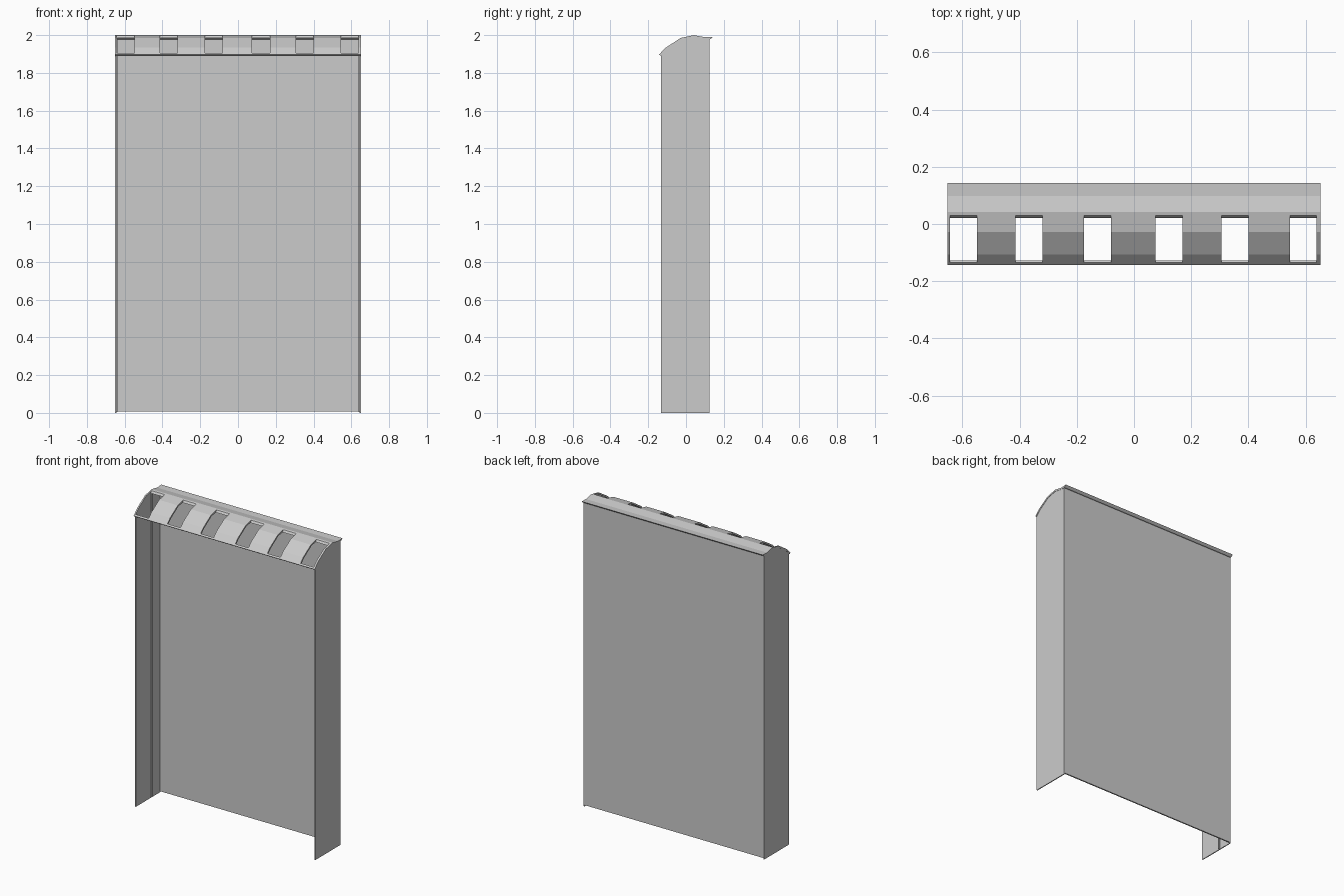
import bpy, bmesh

if "Cube" in bpy.data.objects:
    bpy.data.objects.remove(bpy.data.objects["Cube"])


def prism(name, outline, x0, x1):
    """Extrude a (y, z) outline along x."""
    bm = bmesh.new()
    face = bm.faces.new([bm.verts.new((x0, y, z)) for y, z in outline])
    ext = bmesh.ops.extrude_face_region(bm, geom=[face])
    moved = [g for g in ext["geom"] if isinstance(g, bmesh.types.BMVert)]
    bmesh.ops.translate(bm, verts=moved, vec=(x1 - x0, 0, 0))
    bmesh.ops.recalc_face_normals(bm, faces=bm.faces)
    me = bpy.data.meshes.new(name)
    bm.to_mesh(me)
    bm.free()
    ob = bpy.data.objects.new(name, me)
    bpy.context.collection.objects.link(ob)
    return ob


def box(name, x0, x1, y0, y1, z0, z1):
    return prism(name, [(y0, z0), (y1, z0), (y1, z1), (y0, z1)], x0, x1)


# Arched roof sheet
top = [(-0.143, 1.897), (-0.107, 1.934), (-0.028, 1.985),
       (0.042, 2.0), (0.098, 1.989), (0.143, 1.991)]
under = [(-0.135, 1.890), (-0.101, 1.925), (-0.024, 1.975),
         (0.042, 1.989), (0.098, 1.978), (0.128, 1.978)]
roof = prism("roof", top + under[::-1], -0.652, 0.652)

# Six slots with bevelled ends, cut through the front slope of the roof
slot_outline = [(-0.182, 1.953), (-0.082, 1.853), (-0.05, 1.886),
                (0.08, 2.068), (-0.1, 2.1)]
for i, x in enumerate((-0.596, -0.367, -0.128, 0.122, 0.353, 0.592)):
    cutter = prism(f"slot_cutter_{i}", slot_outline, x - 0.047, x + 0.047)
    cutter.hide_render = True
    cutter.hide_set(True)
    cutter.display_type = 'WIRE'
    mod = roof.modifiers.new("slot", 'BOOLEAN')
    mod.operation = 'DIFFERENCE'
    mod.solver = 'EXACT'
    mod.object = cutter

# Side panels follow the roof curve, each with a slim inner rib
side_outline = [(-0.132, 0.0), (0.124, 0.0), (0.124, 1.982), (0.098, 1.984),
                (0.042, 1.995), (-0.026, 1.980), (-0.104, 1.929), (-0.132, 1.900)]
for label, s in (("left", -1), ("right", 1)):
    prism(f"{label}_side_panel", side_outline, *sorted((s * 0.65, s * 0.644)))
    box(f"{label}_inner_rib", *sorted((s * 0.645, s * 0.638)), 0.024, 0.032, 0.005, 1.985)

# Back panel, just clear of the floor
box("back_panel", -0.645, 0.645, 0.115, 0.1235, 0.008, 1.981)
